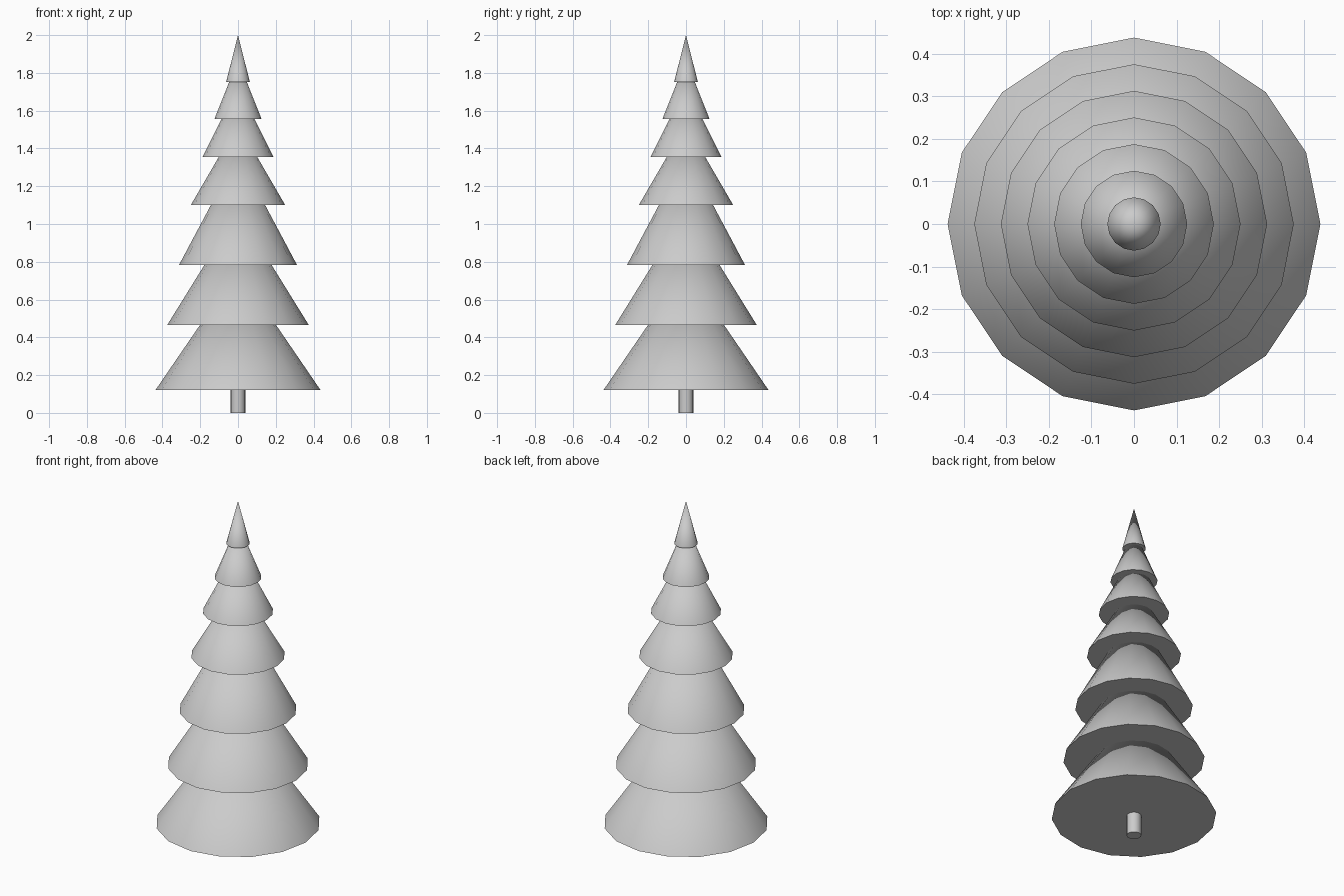
import bpy, math

if "Cube" in bpy.data.objects:
    bpy.data.objects.remove(bpy.data.objects["Cube"])

SIDES = 16


def finish(name):
    """Name the new part and smooth its sides while keeping the rim crisp."""
    ob = bpy.context.object
    ob.name = ob.data.name = name
    bpy.ops.object.shade_smooth_by_angle(angle=math.radians(40))


def branch_cone(name, z_base, z_tip, radius):
    depth = z_tip - z_base
    bpy.ops.mesh.primitive_cone_add(vertices=SIDES, radius1=radius, radius2=0,
                                    depth=depth, end_fill_type='NGON',
                                    location=(0, 0, z_base + depth / 2))
    finish(name)


# trunk
bpy.ops.mesh.primitive_cylinder_add(vertices=SIDES, radius=0.039, depth=0.24,
                                    location=(0, 0, 0.12))
finish("trunk")

# overlapping tiers of branches, bottom to top: base height, tip height
tiers = [(0.12, 0.76), (0.465, 1.07), (0.783, 1.37), (1.10, 1.53),
         (1.355, 1.73), (1.555, 1.87), (1.753, 2.0)]
for i, (z_base, z_tip) in enumerate(tiers):
    branch_cone(f"branch_tier_{i + 1}", z_base, z_tip, 0.0625 * (7 - i))
